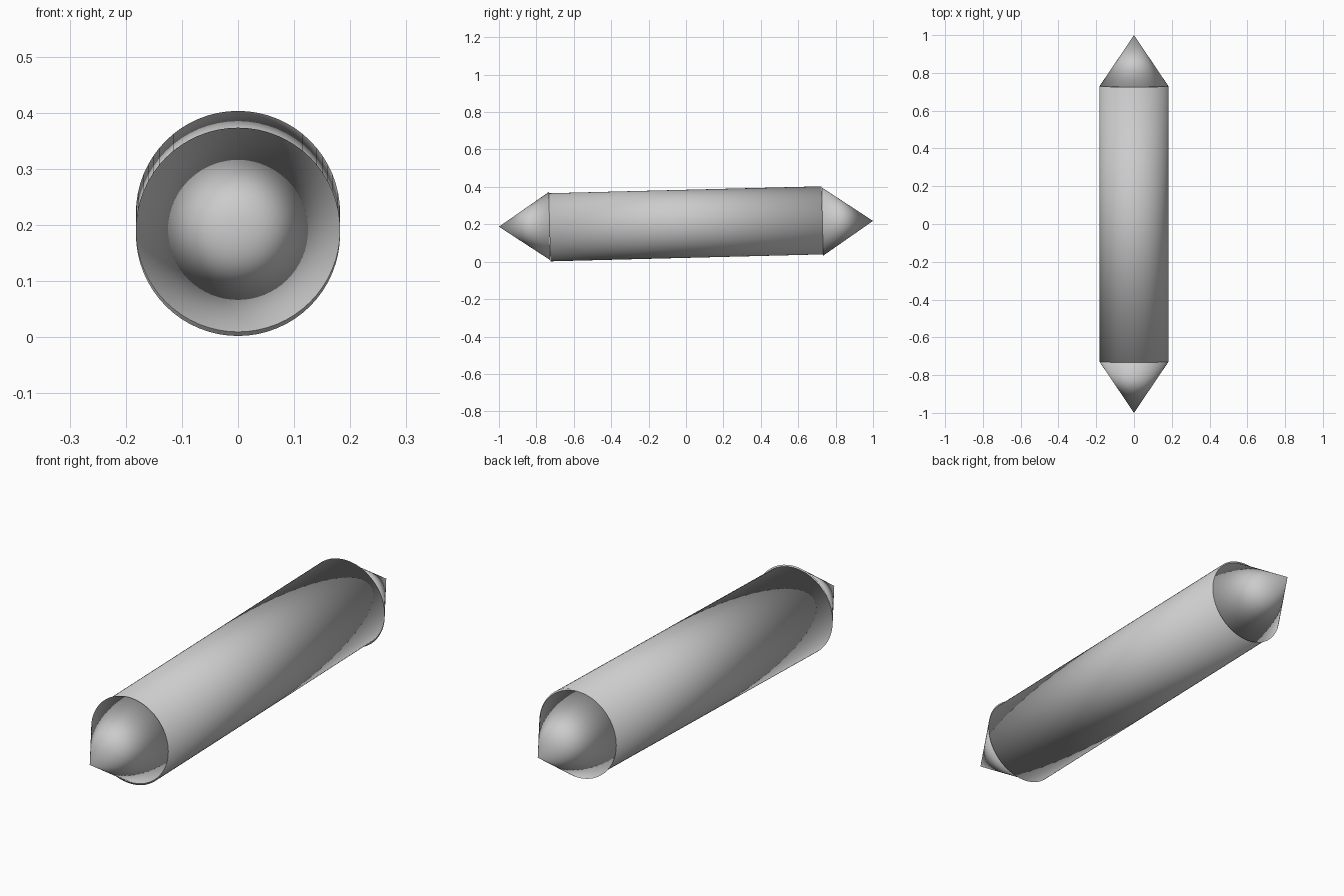
import bpy, math

if "Cube" in bpy.data.objects:
    bpy.data.objects.remove(bpy.data.objects["Cube"])

R = 0.182          # tube radius
HALF = 0.73        # half length of the tube
TILT = 0.0255      # slight upward tilt towards the back
CZ = 0.2025


def finish(obj, name):
    obj.name = name
    bpy.ops.object.shade_smooth()


# Long tube with closed ends
bpy.ops.mesh.primitive_cylinder_add(
    vertices=64, radius=R, depth=2 * HALF, location=(0, 0, CZ),
    rotation=(TILT - math.pi / 2, 0, 0))
finish(bpy.context.object, "shaft")

# Pointed cone on each end
for name, s in (("front_tip", -1), ("back_tip", 1)):
    depth = 1.0 - HALF
    mid = s * (HALF + depth / 2)
    bpy.ops.mesh.primitive_cone_add(
        vertices=64, radius1=R, radius2=0, depth=depth,
        location=(0, mid, CZ + mid * 0.0155),
        rotation=(-s * math.pi / 2 + 0.0155, 0, 0))
    finish(bpy.context.object, name)
